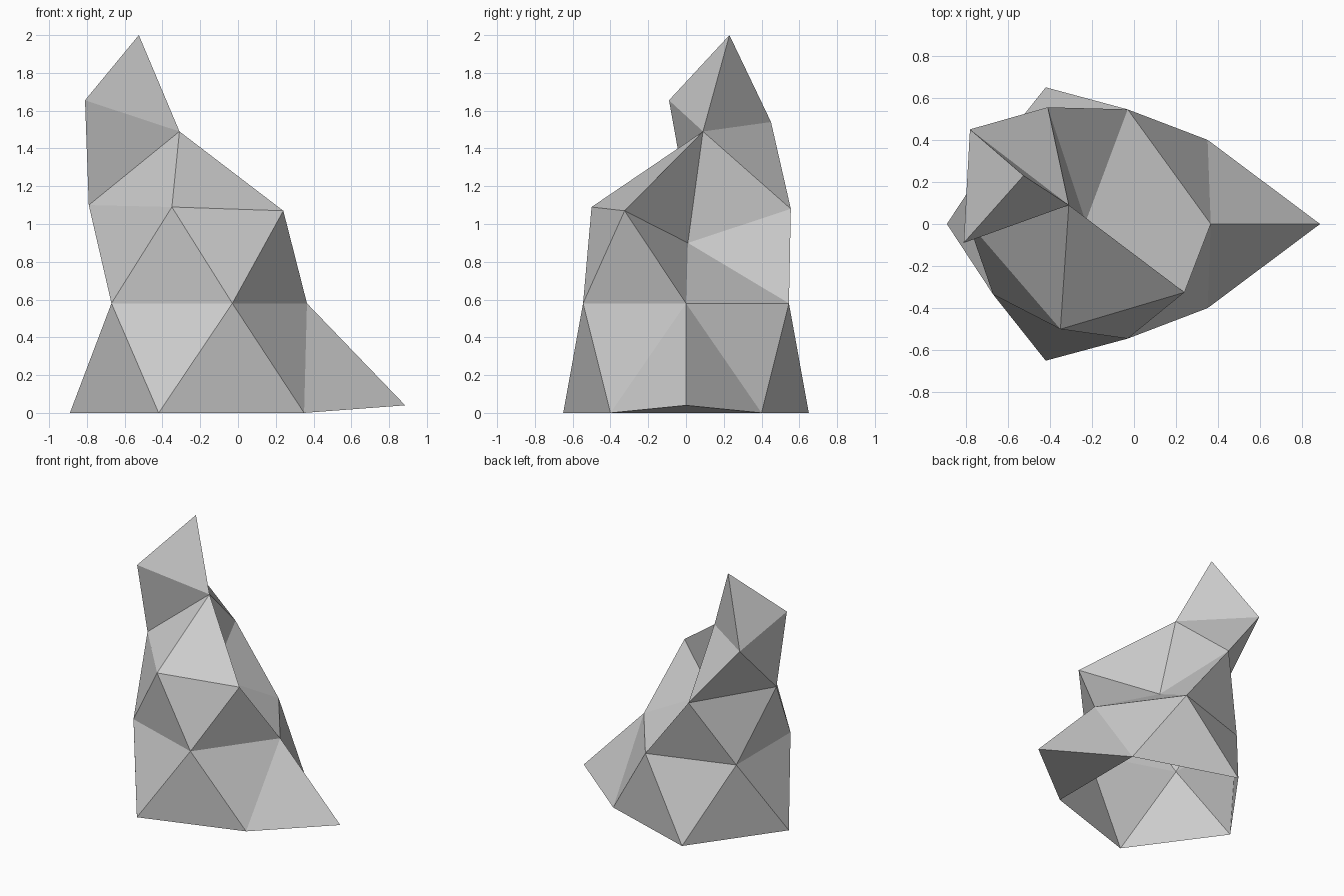
import bpy
import bmesh

if "Cube" in bpy.data.objects:
    bpy.data.objects.remove(bpy.data.objects["Cube"])

# Cross-section rings, each counter-clockwise from above, starting at the left
RINGS = [
    # foot, with the pointed toe on the right
    [(-.89, 0, 0), (-.42, -.65, 0), (.35, -.40, 0),
     (.885, 0, .04), (.35, .40, 0), (-.42, .65, 0)],
    # waist
    [(-.67, -.335, .58), (-.03, -.545, .58), (.365, 0, .58),
     (-.03, .545, .58), (-.67, .335, .58)],
    # shoulder, with the dented side on the right
    [(-.79, .01, 1.10), (-.35, -.50, 1.09), (.24, -.325, 1.07),
     (-.23, .01, .90), (-.41, .555, 1.08)],
    # neck of the peak
    [(-.81, -.09, 1.655), (-.31, .09, 1.49), (-.78, .45, 1.54)],
    # tip
    [(-.525, .23, 2.0)],
]
# Order of triangles between rings: L steps along the lower ring, U along the upper
LACING = ["LULULLULULU", "ULULULULUL", "ULLLLULU", "LLL"]


def lace(bm, lower, upper, steps):
    i = j = 0
    for step in steps:
        lo, up = lower[i % len(lower)], upper[j % len(upper)]
        if step == "L":
            i += 1
            bm.faces.new((lo, lower[i % len(lower)], up))
        else:
            j += 1
            bm.faces.new((lo, upper[j % len(upper)], up))


bm = bmesh.new()
rings = [[bm.verts.new(p) for p in ring] for ring in RINGS]
for lower, upper, steps in zip(rings, rings[1:], LACING):
    lace(bm, lower, upper, steps)

# Underside of the toe; the rest of the base is open
foot = rings[0]
bm.faces.new((foot[2], foot[4], foot[3]))

mesh = bpy.data.meshes.new("rock_spire")
bm.to_mesh(mesh)
bm.free()
rock = bpy.data.objects.new("rock_spire", mesh)
bpy.context.collection.objects.link(rock)
